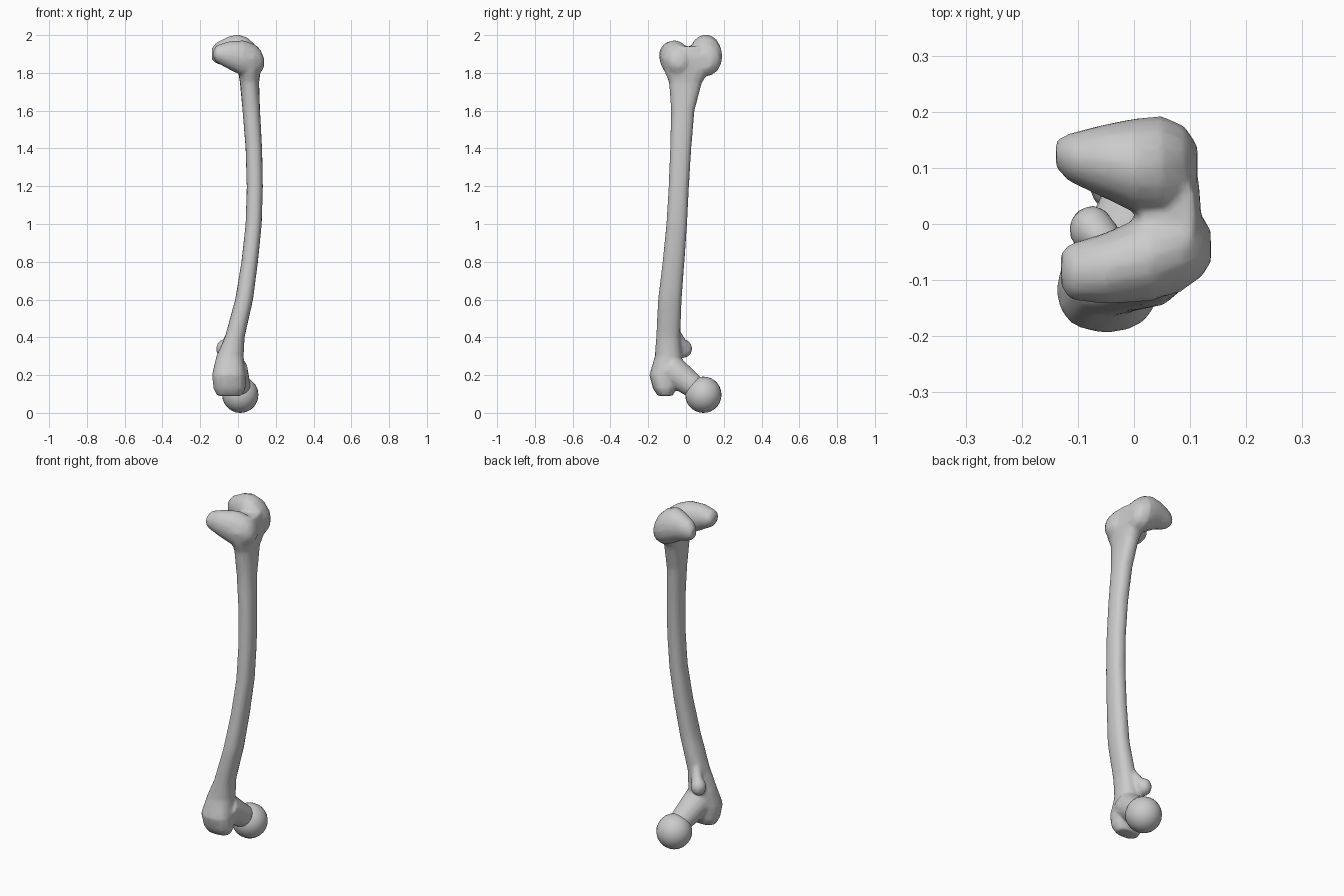
import bpy, bmesh, math
from mathutils import Vector, Matrix

default = bpy.data.objects.get("Cube")
if default:
    bpy.data.objects.remove(default, do_unlink=True)

bone = bpy.data.materials.new("bone grey")
bone.use_nodes = True
bone.diffuse_color = (0.6, 0.6, 0.6, 1)
bone.node_tree.nodes["Principled BSDF"].inputs["Base Color"].default_value = (0.6, 0.6, 0.6, 1)


def loft(bm, sections, axis, sides=16, power=0.85):
    """Closed skin through rounded sections: (position, low, high, low, high)."""
    rings = []
    for pos, a0, a1, b0, b1 in sections:
        ring = []
        for i in range(sides):
            t = math.tau * i / sides
            c, s = math.cos(t), math.sin(t)
            a = (a0 + a1) / 2 + (a1 - a0) / 2 * math.copysign(abs(c) ** power, c)
            b = (b0 + b1) / 2 + (b1 - b0) / 2 * math.copysign(abs(s) ** power, s)
            ring.append(bm.verts.new((a, b, pos) if axis == "z" else (pos, a, b)))
        rings.append(ring)
    for low, high in zip(rings, rings[1:]):
        for i in range(sides):
            j = (i + 1) % sides
            bm.faces.new((low[i], low[j], high[j], high[i]))
    bm.faces.new(rings[0][::-1])
    bm.faces.new(rings[-1])


def strut(bm, start, end, r_start, r_end):
    """Tapered round bar between two points."""
    start, end = Vector(start), Vector(end)
    span = end - start
    turn = span.to_track_quat("Z", "Y").to_matrix().to_4x4()
    bmesh.ops.create_cone(bm, cap_ends=True, segments=16, radius1=r_start, radius2=r_end,
                          depth=span.length, matrix=Matrix.Translation((start + end) / 2) @ turn)


def blob(bm, centre, size):
    """Faceted ellipsoid."""
    bmesh.ops.create_icosphere(bm, subdivisions=2, radius=1,
                               matrix=Matrix.Translation(centre) @ Matrix.Diagonal((*size, 1)))


def make_object(name, bm):
    bmesh.ops.recalc_face_normals(bm, faces=bm.faces)
    mesh = bpy.data.meshes.new(name)
    bm.to_mesh(mesh)
    bm.free()
    mesh.materials.append(bone)
    obj = bpy.data.objects.new(name, mesh)
    bpy.context.collection.objects.link(obj)
    bpy.ops.object.select_all(action="DESELECT")
    obj.select_set(True)
    bpy.context.view_layer.objects.active = obj
    return obj


body = bmesh.new()

# Bowed shaft, from the large bump at the bottom to the flared top
shaft = [
    (0.09, -0.11, 0.02, -0.15, -0.07),
    (0.13, -0.13, 0.04, -0.175, -0.05),
    (0.2, -0.138, 0.04, -0.194, -0.04),
    (0.3, -0.115, 0.03, -0.165, -0.02),
    (0.4, -0.07, 0.035, -0.158, -0.03),
    (0.6, -0.015, 0.08, -0.148, -0.023),
    (0.8, 0.018, 0.106, -0.124, -0.008),
    (1.0, 0.04, 0.126, -0.104, 0.006),
    (1.2, 0.046, 0.132, -0.092, 0.016),
    (1.4, 0.04, 0.128, -0.084, 0.028),
    (1.6, 0.024, 0.117, -0.079, 0.045),
    (1.75, 0.01, 0.112, -0.09, 0.085),
    (1.81, 0.0, 0.12, -0.115, 0.125),
    (1.88, 0.0, 0.12, -0.13, 0.15),
    (1.94, 0.01, 0.11, -0.08, 0.1),
]
loft(body, shaft, "z")

# Front and rear knuckles across the top, with a notch between them
front_knuckle = [
    (-0.13, -0.11, -0.05, 1.88, 1.92),
    (-0.115, -0.135, -0.035, 1.855, 1.945),
    (-0.05, -0.143, -0.015, 1.82, 1.967),
    (0.03, -0.138, 0.02, 1.78, 1.973),
    (0.09, -0.115, 0.03, 1.78, 1.95),
    (0.12, -0.095, 0.015, 1.8, 1.92),
    (0.137, -0.07, -0.01, 1.83, 1.88),
]
rear_knuckle = [
    (-0.139, 0.1, 0.15, 1.87, 1.93),
    (-0.115, 0.075, 0.162, 1.85, 1.96),
    (-0.05, 0.045, 0.178, 1.83, 1.993),
    (0.0, 0.02, 0.188, 1.8, 2.004),
    (0.05, 0.01, 0.193, 1.78, 1.988),
    (0.09, 0.02, 0.175, 1.79, 1.95),
    (0.113, 0.05, 0.14, 1.82, 1.9),
]
for knuckle in (front_knuckle, rear_knuckle):
    loft(body, knuckle, "x", power=1)

# Neck to the ball, and the small side bump
strut(body, (-0.03, -0.08, 0.23), (0.01, 0.06, 0.125), 0.082, 0.06)
blob(body, (-0.075, -0.01, 0.34), (0.042, 0.044, 0.05))
strut(body, (-0.06, -0.02, 0.35), (-0.02, -0.07, 0.46), 0.035, 0.02)

# Fuse the parts into one skin, soften the joins and thin it to broad facets
shaft_and_knuckles = make_object("shaft_and_knuckles", body)
fuse = shaft_and_knuckles.modifiers.new("fuse", "REMESH")
fuse.mode = "VOXEL"
fuse.voxel_size = 0.008
soften = shaft_and_knuckles.modifiers.new("soften", "SMOOTH")
soften.factor = 0.5
soften.iterations = 5
thin = shaft_and_knuckles.modifiers.new("thin", "DECIMATE")
thin.ratio = 0.12
for modifier in ("fuse", "soften", "thin"):
    bpy.ops.object.modifier_apply(modifier=modifier)
bpy.ops.object.shade_smooth_by_angle(angle=math.radians(40))

# Round ball at the end of the neck
ball = bmesh.new()
bmesh.ops.create_uvsphere(ball, u_segments=24, v_segments=14, radius=0.096,
                          matrix=Matrix.Translation((0.012, 0.092, 0.096)))
make_object("ball_head", ball)
bpy.ops.object.shade_smooth_by_angle(angle=math.radians(40))
